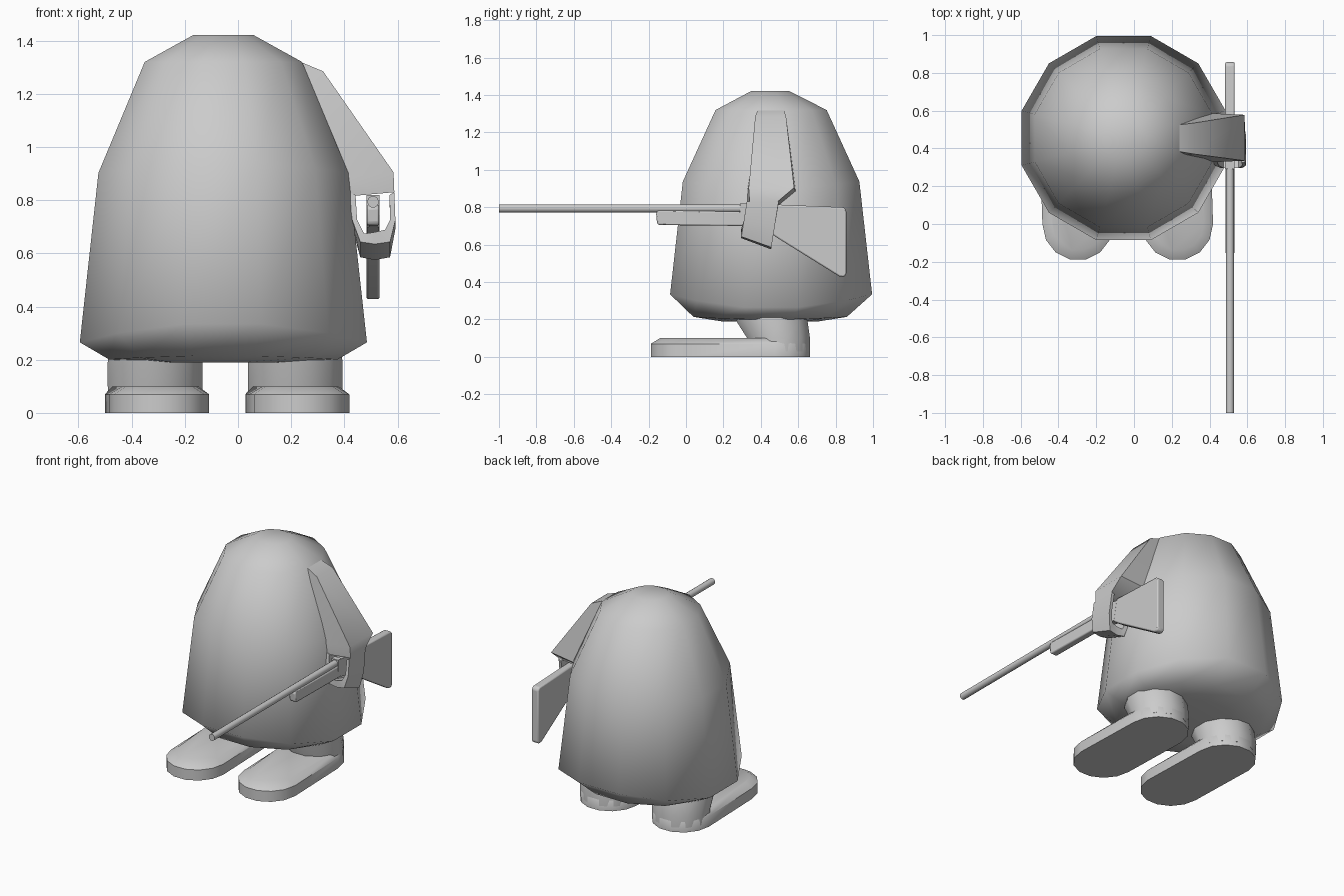
import bpy, bmesh, math

if "Cube" in bpy.data.objects:
    bpy.data.objects.remove(bpy.data.objects["Cube"])

grey = bpy.data.materials.new("plain grey")
grey.diffuse_color = (0.6, 0.6, 0.6, 1)
grey.use_nodes = True
grey.node_tree.nodes["Principled BSDF"].inputs["Base Color"].default_value = grey.diffuse_color


def loft(name, rings, angle=50):
    """Skin a stack of equal-length rings and cap both ends."""
    bm = bmesh.new()
    vs = [[bm.verts.new(p) for p in r] for r in rings]
    n = len(rings[0])
    for a, b in zip(vs, vs[1:]):
        for i in range(n):
            j = (i + 1) % n
            bm.faces.new((a[i], a[j], b[j], b[i]))
    bm.faces.new(vs[0][::-1])
    bm.faces.new(vs[-1])
    bmesh.ops.recalc_face_normals(bm, faces=bm.faces)
    me = bpy.data.meshes.new(name)
    bm.to_mesh(me)
    bm.free()
    ob = bpy.data.objects.new(name, me)
    bpy.context.collection.objects.link(ob)
    me.materials.append(grey)
    bpy.context.view_layer.objects.active = ob
    ob.select_set(True)
    bpy.ops.object.shade_smooth_by_angle(angle=math.radians(angle))
    ob.select_set(False)
    return ob


def oval(cx, cy, rx, ry, z, n=12, wave=0.0):
    """Polygon ring with flats facing the axes; wave lifts front and back."""
    k = 1 / math.cos(math.pi / n)
    out = []
    for i in range(n):
        a = (i + 0.5) * 2 * math.pi / n
        out.append((cx + rx * k * math.cos(a), cy + ry * k * math.sin(a),
                    z + wave * math.sin(a) ** 2))
    return out


def slab(name, profile, x0, x1, bevel=0.0):
    """Extrude a (y, z) profile across x."""
    ob = loft(name, [[(x, y, z) for y, z in profile] for x in (x0, x1)], 30)
    if bevel:
        m = ob.modifiers.new("bevel", 'BEVEL')
        m.width, m.segments = bevel, 2
    return ob


# Bell-shaped body
loft("body", [
    oval(-0.055, 0.45, 0.26, 0.26, 0.19),
    oval(-0.055, 0.45, 0.43, 0.41, 0.20, wave=0.015),
    oval(-0.055, 0.455, 0.54, 0.54, 0.26, wave=0.08),
    oval(-0.055, 0.455, 0.47, 0.472, 0.90, wave=0.04),
    oval(-0.055, 0.455, 0.296, 0.297, 1.32),
    oval(-0.055, 0.45, 0.112, 0.10, 1.422)], 65)

# Feet: flat rounded soles with a short ankle
for side, cx in (("left", -0.305), ("right", 0.2225)):
    def sole(z, inset):
        pts = []
        for i in range(16):
            a = (i // 8) * math.pi + (i % 8) * math.pi / 7
            front = i >= 8
            r = 0.188 - (inset if front else inset * 0.5)
            y = 0.0 if front else 0.475
            pts.append((cx + (0.008 if front else -0.007) + r * math.cos(a),
                        y + (r + 0.005) * math.sin(a), z))
        return pts
    loft(side + "_foot", [sole(0, 0), sole(0.07, 0), sole(0.10, 0.05)], 50)
    loft(side + "_ankle", [
        oval(cx - 0.007, 0.495, 0.175, 0.168, 0.03),
        oval(cx - 0.007, 0.495, 0.178, 0.168, 0.10),
        oval(cx - 0.007, 0.46, 0.178, 0.19, 0.19),
        oval(cx - 0.007, 0.45, 0.17, 0.18, 0.25)], 65)


# Sleeve hanging from the shoulder
def band(xi, zi, xo, zo, y0, y1):
    return [(xi, y0, zi), (xo, y0 + 0.01, zo), (xo, y1 - 0.01, zo), (xi, y1, zi)]


loft("sleeve", [
    band(0.08, 1.20, 0.20, 1.335, 0.38, 0.53),
    band(0.16, 1.10, 0.32, 1.285, 0.36, 0.545),
    band(0.36, 0.88, 0.585, 0.905, 0.325, 0.588),
    band(0.42, 0.815, 0.588, 0.83, 0.33, 0.50)], 50)

# Hand: a loop curled around the gun grip
outer = [(0.416, 0.83), (0.43, 0.70), (0.46, 0.60), (0.515, 0.59),
         (0.572, 0.60), (0.592, 0.70), (0.588, 0.83)]
inner = [(0.442, 0.82), (0.448, 0.71), (0.475, 0.645), (0.515, 0.65),
         (0.553, 0.66), (0.572, 0.71), (0.57, 0.82)]
rings = []
for (xo, zo), (xi, zi) in zip(outer, inner):
    t = (0.83 - zo) / 0.24
    ya, yb = 0.325 - 0.03 * t, 0.495 - 0.04 * t
    rings.append([(xo, ya, zo + 0.045 * t), (xo, yb, zo - 0.015 * t),
                  (xi, yb, zi - 0.015 * t), (xi, ya, zi + 0.03 * t)])
loft("hand", rings, 45)

# Rifle: barrel, fore-end, receiver, stock
GX = 0.508
loft("barrel", [[(GX + 0.022 * math.cos(math.tau * i / 10), y,
                  0.794 + 0.022 * math.sin(math.tau * i / 10))
                 for i in range(10)] for y in (-1.0, 0.36)], 50)
slab("fore_end", [(-0.155, 0.715), (-0.145, 0.705), (0.33, 0.70), (0.33, 0.775),
                  (-0.145, 0.785), (-0.16, 0.77)], GX - 0.023, GX + 0.023, 0.008)
slab("rear_sight_block", [(0.29, 0.745), (0.325, 0.745), (0.325, 0.82),
                          (0.29, 0.82)], GX - 0.025, GX + 0.025)
slab("receiver", [(0.32, 0.70), (0.52, 0.66), (0.52, 0.80), (0.32, 0.815)],
     GX - 0.023, GX + 0.023)
slab("stock", [(0.44, 0.67), (0.49, 0.635), (0.82, 0.43), (0.845, 0.427),
               (0.857, 0.44), (0.857, 0.785), (0.843, 0.80), (0.47, 0.815)],
     GX - 0.025, GX + 0.025, 0.008)
